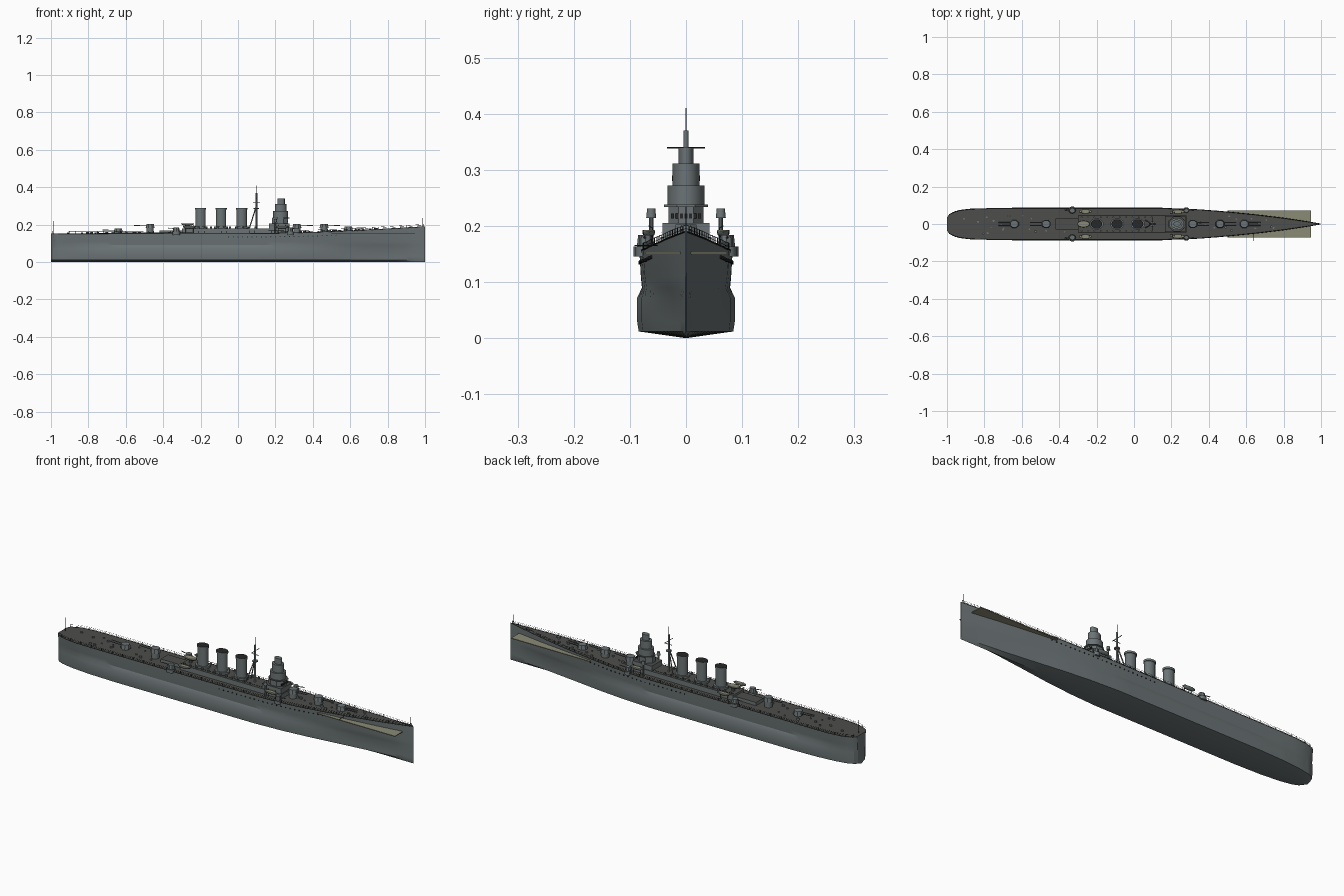
import bpy, bmesh, math, random
from mathutils import Vector

if "Cube" in bpy.data.objects:
    bpy.data.objects.remove(bpy.data.objects["Cube"])
random.seed(4)


def material(name, r, g, b):
    m = bpy.data.materials.new(name)
    m.use_nodes = True
    m.diffuse_color = (r, g, b, 1)
    m.node_tree.nodes["Principled BSDF"].inputs["Base Color"].default_value = (r, g, b, 1)
    return m


GREY = material("hull grey", 0.15, 0.175, 0.18)
DECK = material("dark deck", 0.075, 0.075, 0.07)
TAN = material("pale timber", 0.26, 0.26, 0.18)
DARK = material("near black", 0.02, 0.02, 0.02)


def finish(name, bm, mats, angle=35):
    bmesh.ops.recalc_face_normals(bm, faces=bm.faces)
    me = bpy.data.meshes.new(name)
    bm.to_mesh(me)
    bm.free()
    ob = bpy.data.objects.new(name, me)
    bpy.context.collection.objects.link(ob)
    for m in mats:
        me.materials.append(m)
    bpy.ops.object.select_all(action='DESELECT')
    ob.select_set(True)
    bpy.context.view_layer.objects.active = ob
    bpy.ops.object.shade_smooth_by_angle(angle=math.radians(angle))
    return ob


def prism(name, x, y, z0, z1, rx, ry, sides=24, top=1.0, mats=(GREY,), spin=0.0):
    """Upright tapered prism; its top takes the last material."""
    bm = bmesh.new()
    rings = []
    for z, k in ((z0, 1), (z1, top)):
        rings.append([bm.verts.new((x + rx * k * math.cos(a), y + ry * k * math.sin(a), z))
                      for a in (spin + math.tau * i / sides for i in range(sides))])
    for i in range(sides):
        j = (i + 1) % sides
        bm.faces.new((rings[0][i], rings[0][j], rings[1][j], rings[1][i]))
    bm.faces.new(rings[0][::-1])
    bm.faces.new(rings[1]).material_index = len(mats) - 1
    return finish(name, bm, mats)


def box(name, x0, x1, y0, y1, z0, z1, mats=(GREY,), top=1.0):
    r = math.sqrt(2) / 2
    return prism(name, (x0 + x1) / 2, (y0 + y1) / 2, z0, z1,
                 (x1 - x0) * r, (y1 - y0) * r, 4, top, mats, math.pi / 4)


def rods(name, lines, radius, mat, sides=6):
    cu = bpy.data.curves.new(name, 'CURVE')
    cu.dimensions = '3D'
    cu.bevel_depth = radius
    cu.bevel_resolution = 0 if sides < 6 else 1
    cu.use_fill_caps = True
    for pts in lines:
        sp = cu.splines.new('POLY')
        sp.points.add(len(pts) - 1)
        for p, c in zip(sp.points, pts):
            p.co = (*c, 1)
    cu.materials.append(mat)
    ob = bpy.data.objects.new(name, cu)
    bpy.context.collection.objects.link(ob)


def lerp(table, x):
    for (xa, a), (xb, b) in zip(table, table[1:]):
        if x <= xb:
            return a + (b - a) * max(0, (x - xa) / (xb - xa))
    return table[-1][1]


# Hull lines: half breadth at the deck and low down, and deck height
UPPER = [(-1, .035), (-.99, .05), (-.97, .063), (-.93, .074), (-.87, .081), (-.78, .083),
         (.2, .083), (.35, .077), (.5, .065), (.65, .05), (.8, .032), (.92, .014), (1, .001)]
LOWER = [(-1, .03), (-.99, .046), (-.96, .06), (-.9, .072), (-.8, .082), (-.65, .087),
         (.15, .087), (.3, .079), (.45, .064), (.6, .044), (.75, .025), (.9, .009), (1, .001)]
SHEER = [(-1, .152), (.2, .155), (.4, .159), (.65, .17), (.85, .181), (1, .19)]


def deck_z(x):
    return lerp(SHEER, x)


def edge(x, side, dz=0.0, inset=.002):
    return (x, side * max(lerp(UPPER, x) - inset, 0), deck_z(x) + dz)


def hull():
    bm = bmesh.new()
    xs = sorted({p[0] for p in UPPER + LOWER + SHEER} | {i / 20 for i in range(-19, 20)})
    rows = []
    for x in xs:
        u, w, t = lerp(UPPER, x), lerp(LOWER, x), deck_z(x)
        half = [(w * .97, .012), (w, .03), (w, .072), (w * .35 + u * .58, .09),
                (w * .2 + u * .76, .11), (u, t)]
        ring = [(0, 0)] + half + [(-y, z) for y, z in reversed(half)]
        rows.append([bm.verts.new((x, y, z)) for y, z in ring])
    n, top = len(rows[0]), 6
    for a, b in zip(rows, rows[1:]):
        for i in range(n):
            j = (i + 1) % n
            f = bm.faces.new((a[i], a[j], b[j], b[i]))
            f.material_index = 1 if i == top else 0
    bm.faces.new(rows[0])
    bm.faces.new(rows[-1])
    finish("hull", bm, (GREY, DECK), 28)


hull()
prism("fore_platform", .74, 0, .15, .153, .2, .072, 4, 1, (TAN,), 0).hide_render = True
bpy.data.objects.remove(bpy.data.objects["fore_platform"])
sheet = box("fore_platform", .5, .945, -.073, .073, .150, .154, (TAN,))
bev = sheet.modifiers.new("rounded corners", 'BEVEL')
bev.width, bev.segments = .015, 3
bev.use_clamp_overlap = False
sheet.modifiers.remove(bev)

# Deck edge rails and stanchions
xs = [-.99 + i * .03 for i in range(67)]
for side, label in ((1, "left"), (-1, "right")):
    rods(label + "_rail", [[edge(x, side, h) for x in xs] for h in (.006, .012)], .0005, DARK, 4)
    rods(label + "_stanchions", [[edge(x, side, 0), edge(x, side, .013)] for x in xs], .0006, DARK, 4)
    rods(label + "_gunwale", [[edge(x, side, 0, 0) for x in xs]], .0014, DARK, 4)
    # Portholes
    bm = bmesh.new()
    for i in range(24):
        x = -.05 + i * .025
        y, z = lerp(UPPER, x) * .985, deck_z(x) - .02
        vs = [bm.verts.new((x + .003 * math.cos(a), side * y + dy, z + .003 * math.sin(a)))
              for dy in (-.003, .003) for a in (math.tau * k / 8 for k in range(8))]
        bm.faces.new(vs[:8])
        bm.faces.new(vs[8:])
        for k in range(8):
            bm.faces.new((vs[k], vs[(k + 1) % 8], vs[8 + (k + 1) % 8], vs[8 + k]))
    finish(label + "_portholes", bm, (DARK,))

# Long midship deckhouse and bridge tower
box("deckhouse", -.3, .28, -.045, .045, .15, .180, (GREY, DECK))
box("aft_deckhouse", -.42, -.3, -.03, .03, .15, .170, (GREY, DECK))
box("bridge_base", .165, .275, -.042, .042, .178, .205, (GREY, DECK))
prism("bridge_lower", .225, 0, .2, .235, .046, .034, 8, 1, (GREY, DECK), math.pi / 8)
prism("bridge_wing", .23, 0, .234, .238, .05, .042, 8, 1, (GREY, DECK), math.pi / 8)
prism("bridge_middle", .228, 0, .235, .272, .04, .033, 16)
prism("bridge_upper", .228, 0, .27, .311, .031, .024, 16)
prism("director_tower", .23, 0, .31, .34, .02, .013, 16)
for i in range(-3, 4):
    box("bridge_window", .264, .2685, i * .008 - .003, i * .008 + .003, .213, .222, (DARK,))

# Three funnels with dark mouths
for x in (-.2, -.09, .02):
    prism("funnel_base", x, 0, .178, .19, .037, .03)
    prism("funnel", x, 0, .18, .287, .027, .022)
    prism("funnel_cap", x, 0, .28, .290, .030, .025, 24, 1, (GREY, DARK))

# Tripod mast, yards and staffs
rods("mast", [[(.098, 0, .17), (.098, 0, .37)]], .005, GREY)
rods("mast_legs", [[(.098, 0, .30), (.06, s * .02, .178)] for s in (1, -1)], .003, GREY)
rods("topmast", [[(.098, 0, .36), (.098, 0, .41)]], .0012, DARK)
rods("yards", [[(.098, -.034, .339), (.098, .034, .339)],
               [(.08, 0, .32), (.118, 0, .32)]], .0015, DARK)
prism("mast_platform", .098, 0, .285, .289, .014, .014, 12)
rods("flagstaffs", [[(-.985, 0, .15), (-.985, 0, .22)], [(.985, 0, .18), (.985, 0, .235)],
                    [(.64, -.04, .165), (.64, -.092, .165)]], .0012, DARK)


def turret(x, z, facing, label, size=1.0):
    prism(label + "_barbette", x, 0, .14, z, .019 * size, .019 * size, 20)
    prism(label + "_house", x, 0, z, z + .021 * size, .026 * size, .024 * size, 8, .82,
          (GREY,), math.pi / 8)
    rods(label + "_barrels", [[(x, s * .008, z + .011), (x + facing * .085, s * .008, z + .014)]
                              for s in (1, -1)], .0022, GREY)


turret(.59, .169, 1, "forward_gun")
turret(.46, .182, 1, "second_gun")
turret(.315, .182, 1, "bridge_gun")
turret(-.47, .182, -1, "aft_gun")
turret(-.64, .158, -1, "stern_gun")


def boat(x, y, z, name, length=.036, width=.011):
    bm = bmesh.new()
    bmesh.ops.create_uvsphere(bm, u_segments=16, v_segments=8, radius=1)
    for v in bm.verts:
        v.co = (x + v.co.x * length, y + v.co.y * width, z + min(v.co.z, .2) * .012)
    for f in bm.faces:
        f.material_index = 1 if f.calc_center_median().z > z else 0
    finish(name, bm, (GREY, TAN))


# Side mounts, boats and directors
for s, label in ((1, "left"), (-1, "right")):
    for x, r in ((-.33, .024), (.28, .019)):
        prism(label + "_sponson", x, s * .074, .146, .163, r * .9, r * .82, 16, 1, (GREY, DECK))
        prism(label + "_mount", x, s * .072, .163, .184, r * .75, r * .65, 8, .85)
        rods(label + "_mount_gun", [[(x, s * .072, .178), (x + (.045 if x > 0 else -.045), s * .076, .182)]],
             .002, GREY)
    boat(-.26, s * .067, .19, label + "_aft_boat")
    boat(.235, s * .066, .19, label + "_bridge_boat")
    rods(label + "_davits", [[(x, s * .06, .155), (x, s * .06, .197), (x, s * .067, .2)]
                             for x in (-.28, -.24, .215, .255)], .0012, DARK)
    prism(label + "_director_post", .2, s * .062, .155, .216, .004, .004, 10)
    prism(label + "_director", .2, s * .062, .214, .231, .009, .009, 12, .8)
    rods(label + "_house_rail", [[(-.3, s * .044, .188), (.17, s * .044, .188)]], .0006, DARK, 4)
boat(-.27, 0, .205, "aft_launch", .034, .018)
prism("launch_pedestal", -.27, 0, .178, .2, .008, .008, 10)

# Deck fittings: lockers, vents, winches and bollards
for i in range(34):
    x = random.choice((random.uniform(-.93, -.36), random.uniform(.33, .82)))
    y = random.uniform(-.65, .65) * lerp(UPPER, x)
    z, r = deck_z(x), random.uniform(.004, .008)
    prism("deck_fitting", x, y, z - .002, z + r * 1.1, r, r * .8, random.choice((4, 8, 12)))
for i in range(12):
    x = -.28 + i * .034
    for s in (1, -1):
        prism("vent", x, s * .036, .178, .19, .005, .005, 8)
